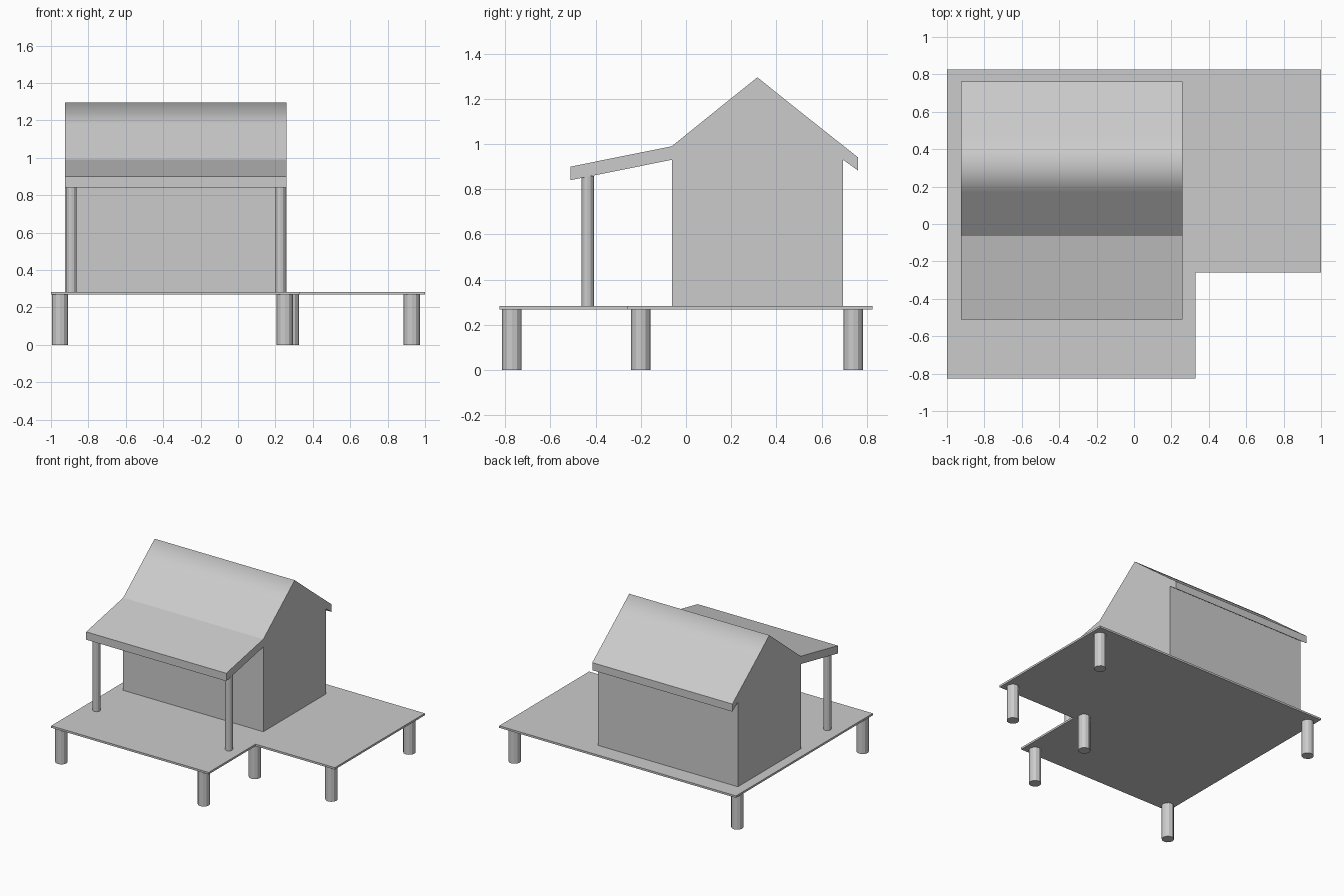
import bpy
import bmesh
from mathutils import Vector

if "Cube" in bpy.data.objects:
    bpy.data.objects.remove(bpy.data.objects["Cube"])


def extrude_profile(name, points, offset):
    """Extrude a closed planar outline along an offset into a solid."""
    bm = bmesh.new()
    face = bm.faces.new([bm.verts.new(p) for p in points])
    ext = bmesh.ops.extrude_face_region(bm, geom=[face], use_keep_orig=True)
    moved = [g for g in ext["geom"] if isinstance(g, bmesh.types.BMVert)]
    bmesh.ops.translate(bm, verts=moved, vec=Vector(offset))
    bmesh.ops.recalc_face_normals(bm, faces=bm.faces[:])
    mesh = bpy.data.meshes.new(name)
    bm.to_mesh(mesh)
    bm.free()
    obj = bpy.data.objects.new(name, mesh)
    bpy.context.collection.objects.link(obj)
    return obj


def column(name, x, y, z0, z1, radius):
    """Low-poly round column standing between two heights."""
    bpy.ops.mesh.primitive_cylinder_add(
        vertices=12, radius=radius, depth=z1 - z0, location=(x, y, (z0 + z1) / 2))
    bpy.context.object.name = name


DECK_BOTTOM, DECK_TOP = 0.268, 0.283

# L-shaped deck
deck = [(-1, -0.825), (0.33, -0.825), (0.33, -0.26), (1, -0.26), (1, 0.825), (-1, 0.825)]
extrude_profile("deck", [(x, y, DECK_BOTTOM) for x, y in deck],
                (0, 0, DECK_TOP - DECK_BOTTOM))

# Stilts near each deck corner
stilts = [(-0.952, -0.77), (0.25, -0.77), (0.283, -0.2),
          (0.929, -0.2), (0.929, 0.74), (-0.952, 0.74)]
for i, (x, y) in enumerate(stilts):
    column(f"stilt_{i + 1}", x, y, 0, DECK_BOTTOM, 0.043)

# House body with gable roof, rear eave and porch roof as one side profile (y, z)
profile = [(-0.063, DECK_TOP), (0.695, DECK_TOP), (0.695, 0.93), (0.762, 0.882),
           (0.762, 0.94), (0.46, 1.179), (0.316, 1.295), (0.17, 1.178),
           (-0.063, 0.99), (-0.51, 0.90), (-0.51, 0.84), (-0.063, 0.93)]
house = extrude_profile("house_with_roof", [(-0.925, y, z) for y, z in profile],
                        (1.183, 0, 0))

# Soft shading over the ridge only
for poly in house.data.polygons:
    poly.use_smooth = poly.center.z > 1.0 and abs(poly.normal.x) < 0.5

# Porch posts
for side, x in (("left", -0.89), ("right", 0.228)):
    column(f"porch_post_{side}", x, -0.435, DECK_TOP, 0.858, 0.027)
